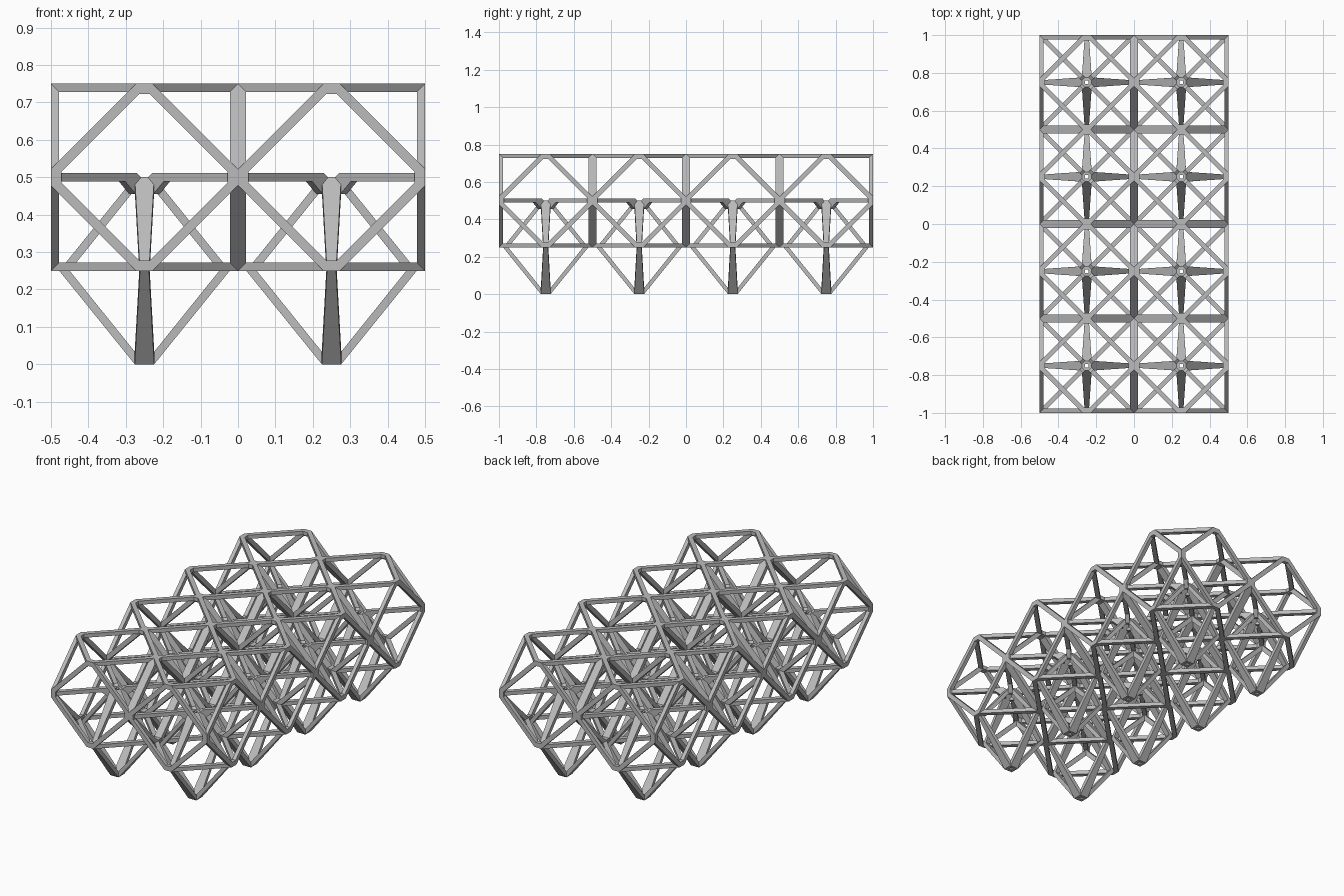
import bpy, bmesh
from mathutils import Matrix, Vector

cube = bpy.data.objects.get("Cube")
if cube:
    bpy.data.objects.remove(cube, do_unlink=True)

R = 0.25        # half a cell
T = 0.022       # bar thickness

grey = bpy.data.materials.new("plain_grey")
grey.use_nodes = True
grey.diffuse_color = (0.5, 0.5, 0.5, 1)
grey.node_tree.nodes["Principled BSDF"].inputs["Base Color"].default_value = (0.5, 0.5, 0.5, 1)


def octagon(bm, total, cut, depth):
    """Diamond |u|+|v| = total with its tips cut off at the distance cut."""
    s = total - cut
    ring = [(cut, -s), (cut, s), (s, cut), (-s, cut),
            (-cut, s), (-cut, -s), (-s, -cut), (s, -cut)]
    return [bm.verts.new((u, v, depth)) for u, v in ring]


def diamond_frame(bm, turn):
    """Flat diamond frame on one side of the cell."""
    loops = [octagon(bm, 0.272, R, R), octagon(bm, 0.236, 0.222, R),
             octagon(bm, 0.236, 0.222, R - T), octagon(bm, 0.272, R, R - T)]
    for a, b in zip(loops, loops[1:] + loops[:1]):
        for i in range(8):
            j = (i + 1) % 8
            bm.faces.new((a[i], a[j], b[j], b[i]))
    bmesh.ops.transform(bm, matrix=turn, verts=sum(loops, []))


def tapered_leg(bm, turn):
    """Slat from the pole to the middle of the cell edge, mitred at the pole."""
    profile = [(0.026, 0), (0.228, R), (0.2, R), (0.027, 0.035), (0.01, 0.0137), (0.01, 0)]
    sides = []
    for sign in (-1, 1):
        sides.append([bm.verts.new((r, sign * min(r, 0.028 - 0.07 * r), z - R))
                      for r, z in profile])
    for s in sides:
        bm.faces.new(s[:4])
        bm.faces.new((s[0], s[3], s[4], s[5]))
    for i in range(6):
        j = (i + 1) % 6
        bm.faces.new((sides[0][i], sides[0][j], sides[1][j], sides[1][i]))
    bmesh.ops.transform(bm, matrix=turn, verts=sides[0] + sides[1])


def bar(bm, profile, width, turn):
    """Extrude an (r, z) profile sideways."""
    a, b = [[bm.verts.new((r, s * width / 2, z)) for r, z in profile] for s in (-1, 1)]
    bm.faces.new(a)
    bm.faces.new(b)
    for i in range(len(a)):
        j = (i + 1) % len(a)
        bm.faces.new((a[i], a[j], b[j], b[i]))
    bmesh.ops.transform(bm, matrix=turn, verts=a + b)


def finish(bm, name):
    bmesh.ops.recalc_face_normals(bm, faces=bm.faces)
    mesh = bpy.data.meshes.new(name)
    bm.to_mesh(mesh)
    bm.free()
    mesh.materials.append(grey)
    return mesh


def spin(degrees, axis="Z"):
    return Matrix.Rotation(degrees * 3.14159265 / 180, 4, axis)


# Cage: six diamond frames
bm = bmesh.new()
for turn in [spin(a, "X") for a in (0, 90, 180, 270)] + [spin(a, "Y") for a in (90, 270)]:
    diamond_frame(bm, turn)
cage = finish(bm, "cage")

# Legs: four slats to the foot and four to the centre
bm = bmesh.new()
for a in range(0, 360, 90):
    tapered_leg(bm, spin(a))
    tapered_leg(bm, Matrix.Scale(-1, 4, Vector((0, 0, 1))) @ spin(a))
legs = finish(bm, "legs")

# Level struts to the cell corners, with a gusset beneath each
bm = bmesh.new()
for a in range(45, 360, 90):
    h = T / 2
    bar(bm, [(0.025, -h), (0.337, -h), (0.337, h), (0.04, h), (0.025, 0)], 0.024, spin(a))
    bar(bm, [(0.03, -h), (0.085, -h), (0.045, -0.045), (0.03, -0.045)], 0.024, spin(a))
struts = finish(bm, "struts")

# Repeat the cell two by four
for x in (-R, R):
    for y in (-3 * R, -R, R, 3 * R):
        for name, mesh, z in (("cage", cage, 2 * R), ("legs", legs, R), ("struts", struts, 2 * R)):
            ob = bpy.data.objects.new(name, mesh)
            ob.location = (x, y, z)
            bpy.context.scene.collection.objects.link(ob)
